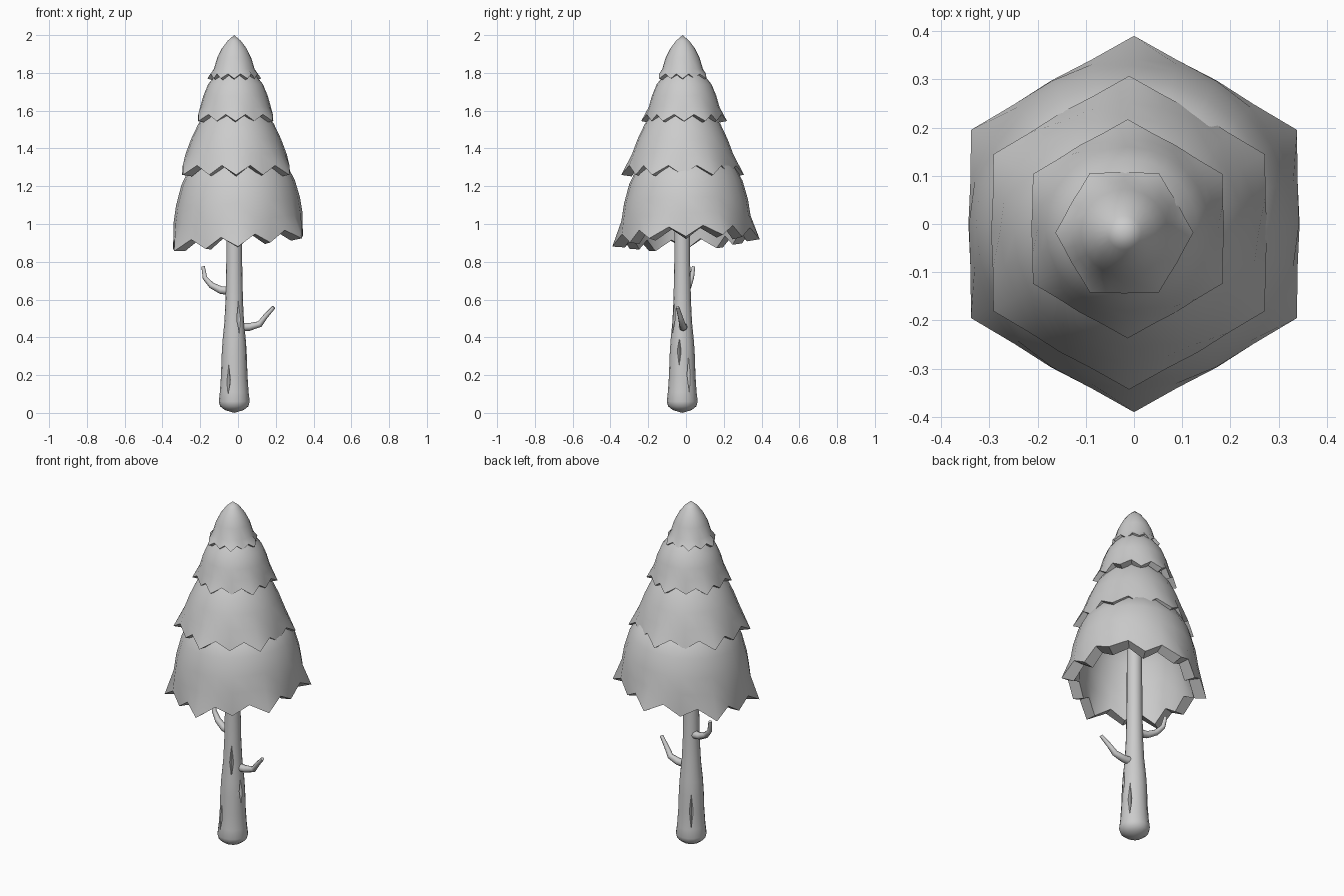
import bpy, bmesh, math
from mathutils import Vector

cube = bpy.data.objects.get("Cube")
if cube:
    bpy.data.objects.remove(cube, do_unlink=True)

GREY = (0.6, 0.6, 0.6, 1)
mat = bpy.data.materials.new("plain grey")
mat.use_nodes = True
mat.diffuse_color = GREY
mat.node_tree.nodes["Principled BSDF"].inputs["Base Color"].default_value = GREY


def skin(name, start, rings, end):
    """Join rings of points into a closed surface between two end points."""
    bm = bmesh.new()
    first, last = bm.verts.new(start), bm.verts.new(end)
    loops = [[bm.verts.new(p) for p in ring] for ring in rings]
    n = len(loops[0])
    for i in range(n):
        j = (i + 1) % n
        bm.faces.new((first, loops[0][i], loops[0][j]))
        bm.faces.new((last, loops[-1][j], loops[-1][i]))
        for a, b in zip(loops, loops[1:]):
            bm.faces.new((a[i], b[i], b[j], a[j]))
    bmesh.ops.recalc_face_normals(bm, faces=bm.faces)
    mesh = bpy.data.meshes.new(name)
    bm.to_mesh(mesh)
    bm.free()
    obj = bpy.data.objects.new(name, mesh)
    bpy.context.collection.objects.link(obj)
    mesh.materials.append(mat)
    return obj


def activate(obj):
    bpy.ops.object.select_all(action='DESELECT')
    obj.select_set(True)
    bpy.context.view_layer.objects.active = obj


def smooth(obj, degrees=38):
    activate(obj)
    bpy.ops.object.shade_smooth_by_angle(angle=math.radians(degrees))


# Foliage: thick domes with a six-cornered, toothed, flared rim
SEG = 24


def tier(name, centre, top, body, radius, tip, notch, turn=90, tilt=(0, 0)):
    def point(i, r, z, lean):
        a = math.radians(turn) + math.tau * i / SEG
        x, y = r * math.cos(a), r * math.sin(a)
        return (centre[0] + x, centre[1] + y, z + lean * (x * tilt[0] + y * tilt[1]))

    def circle(r, z, lean):
        return [point(i, r, z, lean) for i in range(SEG)]

    def rim(scale, drop):
        pts = []
        for i in range(SEG):
            r = radius * (1, 0.9, 0.88, 0.9)[i % 4]
            pts.append(point(i, r * scale, (notch if i % 2 else tip) - drop, 1))
        return pts

    outer = [circle(r, z, k / len(body)) for k, (r, z) in enumerate(body)]
    inner = [circle(r * 0.84, z - 0.02, 0.5) for r, z in reversed(body)]
    rings = outer + [rim(1, 0), rim(0.83, 0.008)] + inner
    obj = skin(name, (*centre, top), rings, (*centre, top - 0.04))
    smooth(obj)


tier("bottom_foliage", (0, 0), 1.42,
     [(0.12, 1.39), (0.2, 1.35), (0.26, 1.3), (0.3, 1.22), (0.328, 1.12), (0.342, 1.03)],
     0.39, 0.9, 0.955, tilt=(0.1, 0.05))
tier("lower_foliage", (-0.01, -0.018), 1.68,
     [(0.1, 1.65), (0.155, 1.59), (0.2, 1.53), (0.238, 1.45), (0.268, 1.37)],
     0.325, 1.26, 1.31)
tier("upper_foliage", (-0.013, -0.01), 1.86,
     [(0.06, 1.84), (0.105, 1.79), (0.145, 1.74), (0.17, 1.68), (0.187, 1.62)],
     0.227, 1.545, 1.58)
tier("top_foliage", (-0.02, -0.018), 2.0,
     [(0.035, 1.97), (0.065, 1.93), (0.09, 1.88), (0.108, 1.82)],
     0.143, 1.77, 1.795, turn=0)

# Trunk: tapering post with a swollen foot
TX, TY = -0.02, -0.02
profile = [(0.05, 0.015), (0.075, 0.035), (0.082, 0.06), (0.076, 0.11), (0.07, 0.2),
           (0.067, 0.3), (0.062, 0.38), (0.052, 0.48), (0.046, 0.6), (0.042, 0.8), (0.04, 1.25)]
rings = [[(TX + r * math.cos(math.tau * i / 16), TY + r * math.sin(math.tau * i / 16), z)
          for i in range(16)] for r, z in profile]
trunk = skin("trunk", (TX, TY, 0), rings, (TX, TY, 1.27))

# Narrow clefts carved into the bark: direction, bottom, top, depth radius
for angle, low, high, out in ((-115, 0.07, 0.28, 0.072), (-62, 0.38, 0.62, 0.05),
                              (-14, 0.24, 0.42, 0.065), (30, 0.08, 0.33, 0.07),
                              (125, 0.1, 0.34, 0.07)):
    a = math.radians(angle)
    mid, half = (low + high) / 2, (high - low) / 2
    centre = Vector((TX + out * math.cos(a), TY + out * math.sin(a), mid))
    along, side = Vector((math.cos(a), math.sin(a), 0)), Vector((-math.sin(a), math.cos(a), 0))
    diamond = [centre + along * 0.02, centre + side * 0.011,
               centre - along * 0.02, centre - side * 0.011]
    cutter = skin("cleft_cutter", centre - Vector((0, 0, half)), [diamond],
                  centre + Vector((0, 0, half)))
    cutter.hide_render = True
    activate(trunk)
    mod = trunk.modifiers.new("cleft", 'BOOLEAN')
    mod.operation, mod.solver, mod.object = 'DIFFERENCE', 'EXACT', cutter
    bpy.ops.object.modifier_apply(modifier=mod.name)
    bpy.data.objects.remove(cutter, do_unlink=True)
smooth(trunk)


# Bare twigs: tapered bent tubes
def twig(name, path):
    curve = bpy.data.curves.new(name, 'CURVE')
    curve.dimensions = '3D'
    curve.bevel_depth, curve.bevel_resolution, curve.use_fill_caps = 0.024, 2, True
    line = curve.splines.new('POLY')
    line.points.add(len(path) - 1)
    for k, (p, co) in enumerate(zip(line.points, path)):
        p.co = (*co, 1)
        p.radius = 1 - 0.6 * k / (len(path) - 1)
    obj = bpy.data.objects.new(name, curve)
    bpy.context.collection.objects.link(obj)
    curve.materials.append(mat)
    activate(obj)
    bpy.ops.object.convert(target='MESH')
    smooth(bpy.context.object, 50)


twig("right_twig", [(-0.03, -0.01, 0.645), (-0.09, 0.0, 0.65), (-0.14, 0.015, 0.675),
                    (-0.175, 0.03, 0.715), (-0.185, 0.04, 0.775)])
twig("left_twig", [(0.0, -0.015, 0.455), (0.06, -0.015, 0.455), (0.115, -0.02, 0.47),
                   (0.145, -0.03, 0.51), (0.19, -0.045, 0.56)])
